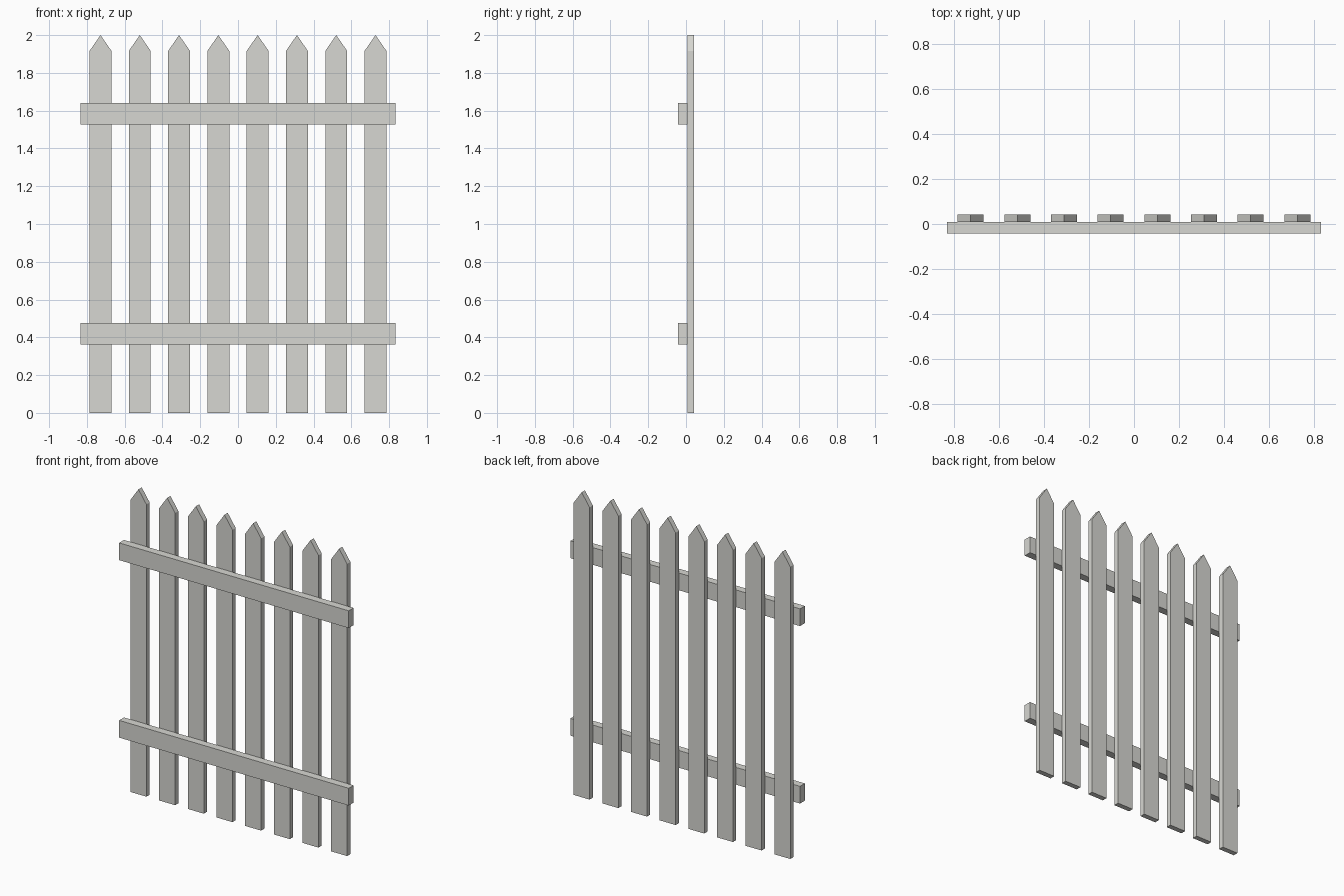
import bpy
import bmesh
from mathutils import Vector

cube = bpy.data.objects.get("Cube")
if cube:
    bpy.data.objects.remove(cube, do_unlink=True)

# Pale weathered wood colour
COLOUR = (0.68, 0.68, 0.645, 1.0)
wood = bpy.data.materials.new("pale_grey_wood")
wood.use_nodes = True
wood.diffuse_color = COLOUR
wood.node_tree.nodes["Principled BSDF"].inputs["Base Color"].default_value = COLOUR

FRONT, JOINT, BACK = -0.042, 0.008, 0.042


def board(name, outline, y_front, y_back, x=0.0):
    """Extrude an x-z outline from y_front to y_back."""
    bm = bmesh.new()
    face = bm.faces.new([bm.verts.new((px, y_front, pz)) for px, pz in outline])
    result = bmesh.ops.extrude_face_region(bm, geom=[face], use_keep_orig=True)
    moved = [v for v in result["geom"] if isinstance(v, bmesh.types.BMVert)]
    bmesh.ops.translate(bm, verts=moved, vec=Vector((0, y_back - y_front, 0)))
    bmesh.ops.recalc_face_normals(bm, faces=bm.faces)
    mesh = bpy.data.meshes.new(name)
    bm.to_mesh(mesh)
    bm.free()
    mesh.materials.append(wood)
    obj = bpy.data.objects.new(name, mesh)
    obj.location.x = x
    bpy.context.collection.objects.link(obj)


# Pointed pickets, evenly spaced
COUNT, SPACING, HALF, SHOULDER = 8, 0.208, 0.058, 1.916
picket = [(-HALF, 0), (HALF, 0), (HALF, SHOULDER), (0, 2), (-HALF, SHOULDER)]
for i in range(COUNT):
    board(f"picket_{i + 1}", picket, JOINT, BACK, (i - (COUNT - 1) / 2) * SPACING)

# Horizontal rails across the front
RAIL_HALF, RAIL_HEIGHT = 0.833, 0.113
for name, z in (("lower_rail", 0.363), ("upper_rail", 1.527)):
    top = z + RAIL_HEIGHT
    board(name, [(-RAIL_HALF, z), (RAIL_HALF, z), (RAIL_HALF, top), (-RAIL_HALF, top)],
          FRONT, JOINT)
